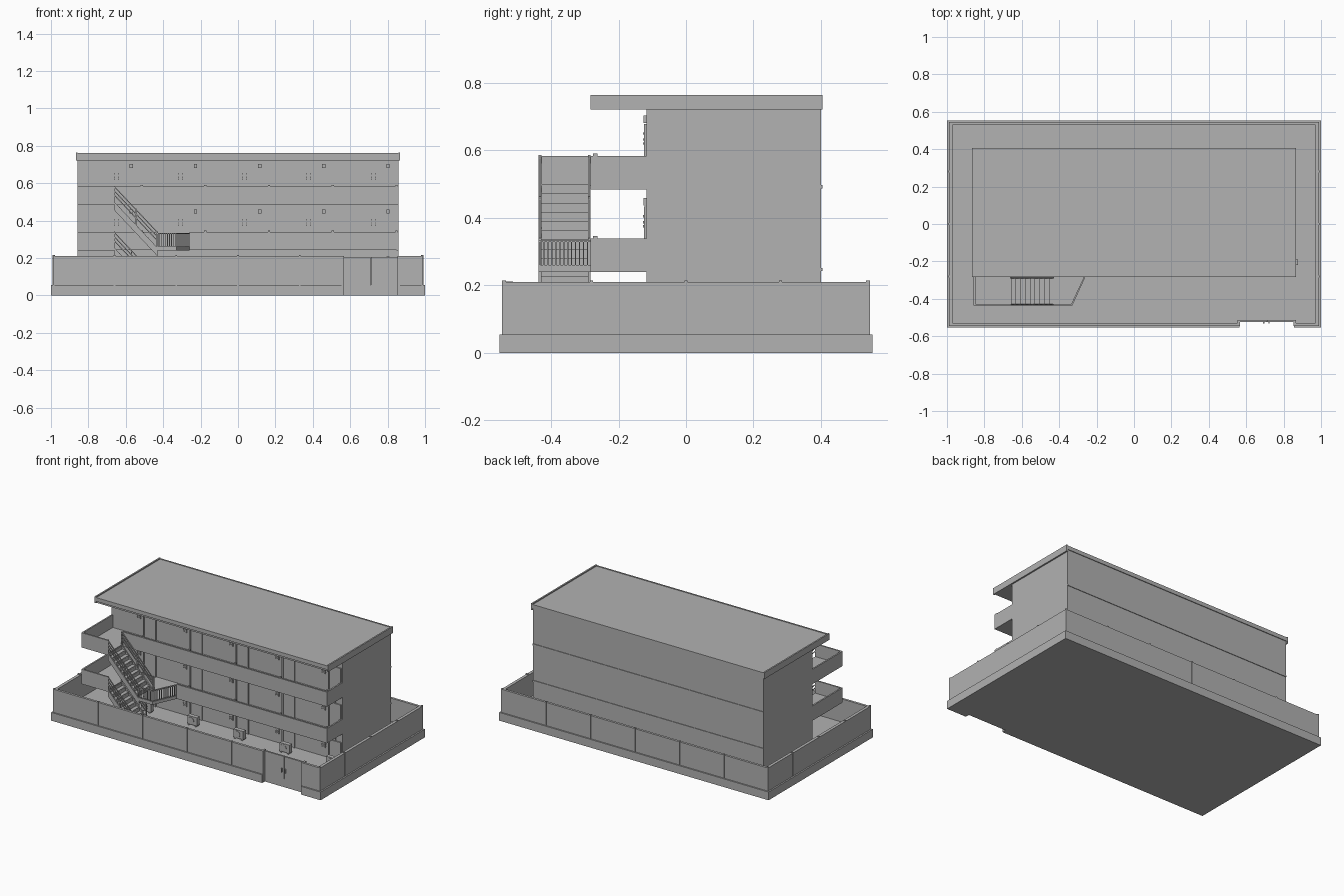
import bpy
import bmesh
from mathutils import Vector

cube = bpy.data.objects.get("Cube")
if cube:
    bpy.data.objects.remove(cube, do_unlink=True)

GREY = bpy.data.materials.new("concrete grey")
GREY.use_nodes = True
colour = (0.445, 0.445, 0.445, 1)
GREY.diffuse_color = colour
GREY.node_tree.nodes["Principled BSDF"].inputs["Base Color"].default_value = colour


class Part:
    """Collects simple solids into one named object."""

    def __init__(self, name):
        self.name, self.bm = name, bmesh.new()

    def box(self, x0, x1, y0, y1, z0, z1):
        self.prism([(x0, y0), (x1, y0), (x1, y1), (x0, y1)], "z", z0, z1)

    def prism(self, outline, axis, low, high):
        def place(a, b, c):
            return (a, b, c) if axis == "z" else (a, c, b)
        verts = [self.bm.verts.new(place(a, b, low)) for a, b in outline]
        face = self.bm.faces.new(verts)
        made = bmesh.ops.extrude_face_region(self.bm, geom=[face])["geom"]
        top = [v for v in made if isinstance(v, bmesh.types.BMVert)]
        bmesh.ops.translate(self.bm, verts=top, vec=Vector(place(0, 0, high - low)))

    def disc(self, x, y, z, radius, depth):
        made = bmesh.ops.create_cone(self.bm, cap_ends=True, segments=16, radius1=radius,
                                     radius2=radius, depth=depth)["verts"]
        for v in made:
            v.co = Vector((x + v.co.x, y + v.co.z, z + v.co.y))

    def finish(self):
        bmesh.ops.recalc_face_normals(self.bm, faces=self.bm.faces)
        mesh = bpy.data.meshes.new(self.name)
        self.bm.to_mesh(mesh)
        self.bm.free()
        mesh.materials.append(GREY)
        bpy.context.collection.objects.link(bpy.data.objects.new(self.name, mesh))


FLOORS = (0.24, 0.485)          # undersides of the two walkways
GROUND = 0.055
WALL_Y = -0.117                 # front face of the building
EDGE_Y, STAIR_Y = -0.283, -0.437
GATE = (0.565, 0.855)
STAIR_X = (-0.66, -0.43)
BAYS = [-0.65 + 0.343 * i for i in range(5)]

# Ground plinth, notched at the gate
p = Part("plinth")
p.prism([(-1, -0.553), (GATE[0], -0.553), (GATE[0], -0.525), (GATE[1], -0.525),
         (GATE[1], -0.553), (1, -0.553), (1, 0.553), (-1, 0.553)], "z", 0, GROUND)
p.finish()

# Boundary wall with small posts
p = Part("boundary_wall")
p.box(-0.99, GATE[0] - 0.01, -0.544, -0.528, GROUND, 0.21)
p.box(GATE[1] + 0.01, 0.99, -0.544, -0.528, GROUND, 0.21)
p.box(-0.99, 0.99, 0.528, 0.544, GROUND, 0.21)
for s in (-1, 1):
    p.box(s * 0.98 - 0.01, s * 0.98 + 0.01, -0.528, 0.528, GROUND, 0.21)
p.finish()

p = Part("wall_posts")
for x in (-0.985, -0.66, -0.33, 0, 0.33, 0.66, 0.985):
    for y in (-0.54, 0.54):
        if not (y < 0 and GATE[0] < x < GATE[1]):
            p.box(x - 0.005, x + 0.005, y - 0.006, y + 0.006, GROUND, 0.215)
for y in (-0.28, 0, 0.28):
    for x in (-0.985, 0.985):
        p.box(x - 0.007, x + 0.007, y - 0.005, y + 0.005, GROUND, 0.215)
p.finish()

# Double gate with handles
p = Part("gate")
middle = sum(GATE) / 2
p.box(GATE[0], middle - 0.001, -0.525, -0.513, 0.005, 0.205)
p.box(middle + 0.001, GATE[1], -0.525, -0.513, 0.005, 0.205)
for x in (GATE[0] - 0.005, GATE[1] + 0.005):
    p.box(x - 0.007, x + 0.007, -0.546, -0.513, 0, 0.212)
for x in (middle - 0.016, middle + 0.012):
    p.box(x - 0.003, x + 0.003, -0.533, -0.525, 0.097, 0.125)
p.finish()

# Main block
p = Part("building_block")
p.box(-0.857, 0.857, WALL_Y, 0.4, GROUND, 0.727)
p.finish()

p = Part("rear_ledges")
for z in FLOORS:
    p.box(-0.857, 0.857, 0.398, 0.404, z + 0.002, z + 0.012)
p.finish()

# Roof slab with gutters and raised end strips
p = Part("roof")
p.box(-0.862, 0.862, -0.275, 0.4, 0.722, 0.758)
for y0, y1 in ((-0.283, -0.275), (0.398, 0.405)):
    p.box(-0.862, 0.862, y0, y1, 0.735, 0.761)
for s in (-1, 1):
    p.box(s * 0.862 - 0.005, s * 0.862 + 0.005, -0.283, 0.405, 0.722, 0.765)
p.finish()

# Walkway floors, with stair landings
p = Part("walkway_floors")
for z in FLOORS:
    p.box(-0.857, 0.857, EDGE_Y, WALL_Y, z + 0.002, z + 0.014)
    p.box(-0.857, STAIR_X[0], STAIR_Y, EDGE_Y, z, z + 0.014)
z = FLOORS[0]
LANDING = [(STAIR_X[1], STAIR_Y), (-0.33, STAIR_Y), (-0.26, EDGE_Y), (STAIR_X[1], EDGE_Y)]
p.prism(LANDING, "z", z, z + 0.014)
p.finish()

# Solid parapets
p = Part("parapets")
for z, spans in zip(FLOORS, ([(STAIR_X[0], STAIR_X[1]), (-0.26, 0.857)], [(STAIR_X[0], 0.857)])):
    low, top = z + 0.012, z + 0.099
    for x0, x1 in spans:
        p.box(x0, x1, EDGE_Y, EDGE_Y + 0.01, low, top)
    p.box(0.847, 0.857, EDGE_Y, WALL_Y, z, top)
    p.box(-0.857, -0.847, STAIR_Y, WALL_Y, z, top)
    p.box(-0.857, STAIR_X[0], STAIR_Y, STAIR_Y + 0.01, z, top)
p.finish()

p = Part("parapet_posts")
for z in FLOORS:
    for i in range(5):
        x = -0.515 + 0.3405 * i
        if not (z < 0.3 and STAIR_X[1] < x < -0.26):
            p.box(x - 0.006, x + 0.006, EDGE_Y + 0.008, EDGE_Y + 0.02, z + 0.012, z + 0.106)
p.finish()

# Two stair flights: treads, stringers and sloping rails
STEP_X, STEP_Z = 0.0256, 0.0272
SLOPE = STEP_Z / STEP_X
treads, stringers, rails = Part("stair_treads"), Part("stair_stringers"), Part("stair_rails")
for floor, count in zip(FLOORS, (7, 9)):
    top = floor + 0.014
    x0 = STAIR_X[0]
    run = count * STEP_X

    def sloped(part, left, length, z_high, z_low, y, half):
        drop = length * SLOPE
        part.prism([(left, z_low), (left + length, z_low - drop),
                    (left + length, z_high - drop), (left, z_high)], "y", y - half, y + half)

    for i in range(count):
        x, z = x0 + i * STEP_X, top - (i + 1) * STEP_Z
        treads.box(x, x + STEP_X + 0.003, STAIR_Y + 0.008, EDGE_Y - 0.008, z - 0.007, z)
        treads.box(x, x + 0.004, STAIR_Y + 0.008, EDGE_Y - 0.008, z, z + STEP_Z - 0.006)
    for y in (STAIR_Y + 0.004, EDGE_Y - 0.004):
        sloped(stringers, x0, run, top, top - 0.045, y, 0.004)
        for lift in (0.04, 0.062, 0.085):
            sloped(rails, x0, run, top + lift, top + lift - 0.007, y, 0.003)
        for k in (0, 0.5, 1):
            x = x0 + k * run
            z = top - k * run * SLOPE
            rails.box(x - 0.003, x + 0.003, y - 0.004, y + 0.004, z - 0.01, z + 0.087)
for part in (treads, stringers, rails):
    part.finish()

# Barred railing round the angled landing
p = Part("landing_railing")
low, top = FLOORS[0] + 0.014, FLOORS[0] + 0.095
for (ax, ay), (bx, by), bars in ((LANDING[0], LANDING[1], 9), (LANDING[1], LANDING[2], 13)):
    for z in (low, top - 0.007):
        p.prism([(ax, ay), (bx, by), (bx - 0.008, by), (ax - 0.008, ay + 0.004)]
                if by != ay else [(ax, ay), (bx, by), (bx, by + 0.007), (ax, ay + 0.007)],
                "z", z, z + 0.007)
    for i in range(bars + 1):
        x, y = ax + (bx - ax) * i / bars, ay + (by - ay) * i / bars
        p.box(x - 0.005, x - 0.001, y + 0.001, y + 0.005, low, top)
p.finish()

# Doors, louvred meter boxes and lamps along each storey
doors, meters, lamps = Part("doors"), Part("meter_boxes"), Part("wall_lamps")
for z in (GROUND - 0.055, FLOORS[0] + 0.012, FLOORS[1] + 0.012):
    base = max(z, GROUND)
    for x in BAYS:
        cx = x + 0.08
        doors.box(cx - 0.04, cx + 0.04, WALL_Y - 0.003, WALL_Y, base, z + 0.175)
        for s in (-1, 1):
            doors.box(cx + s * 0.043 - 0.004, cx + s * 0.043 + 0.004, WALL_Y - 0.008, WALL_Y,
                      base, z + 0.182)
        doors.box(cx - 0.047, cx + 0.047, WALL_Y - 0.008, WALL_Y, z + 0.175, z + 0.182)
        meters.box(x - 0.011, x + 0.011, WALL_Y - 0.006, WALL_Y, z + 0.115, z + 0.165)
        for k in (0.12, 0.132, 0.15):
            meters.box(x - 0.012, x + 0.012, WALL_Y - 0.01, WALL_Y, z + k, z + k + 0.007)
        lamps.box(cx - 0.009, cx + 0.009, WALL_Y - 0.009, WALL_Y, z + 0.185, z + 0.207)
for part in (doors, meters, lamps):
    part.finish()

# Outdoor cooling units at ground level
p = Part("cooling_units")
for x in BAYS:
    cx, y = x + 0.12, -0.205
    p.box(cx - 0.036, cx + 0.036, y - 0.014, y + 0.014, GROUND + 0.006, GROUND + 0.062)
    for s in (-1, 1):
        p.box(cx + s * 0.026 - 0.005, cx + s * 0.026 + 0.005, y - 0.016, y + 0.016,
              GROUND, GROUND + 0.007)
    p.disc(cx - 0.009, y - 0.015, GROUND + 0.034, 0.022, 0.004)
p.finish()
